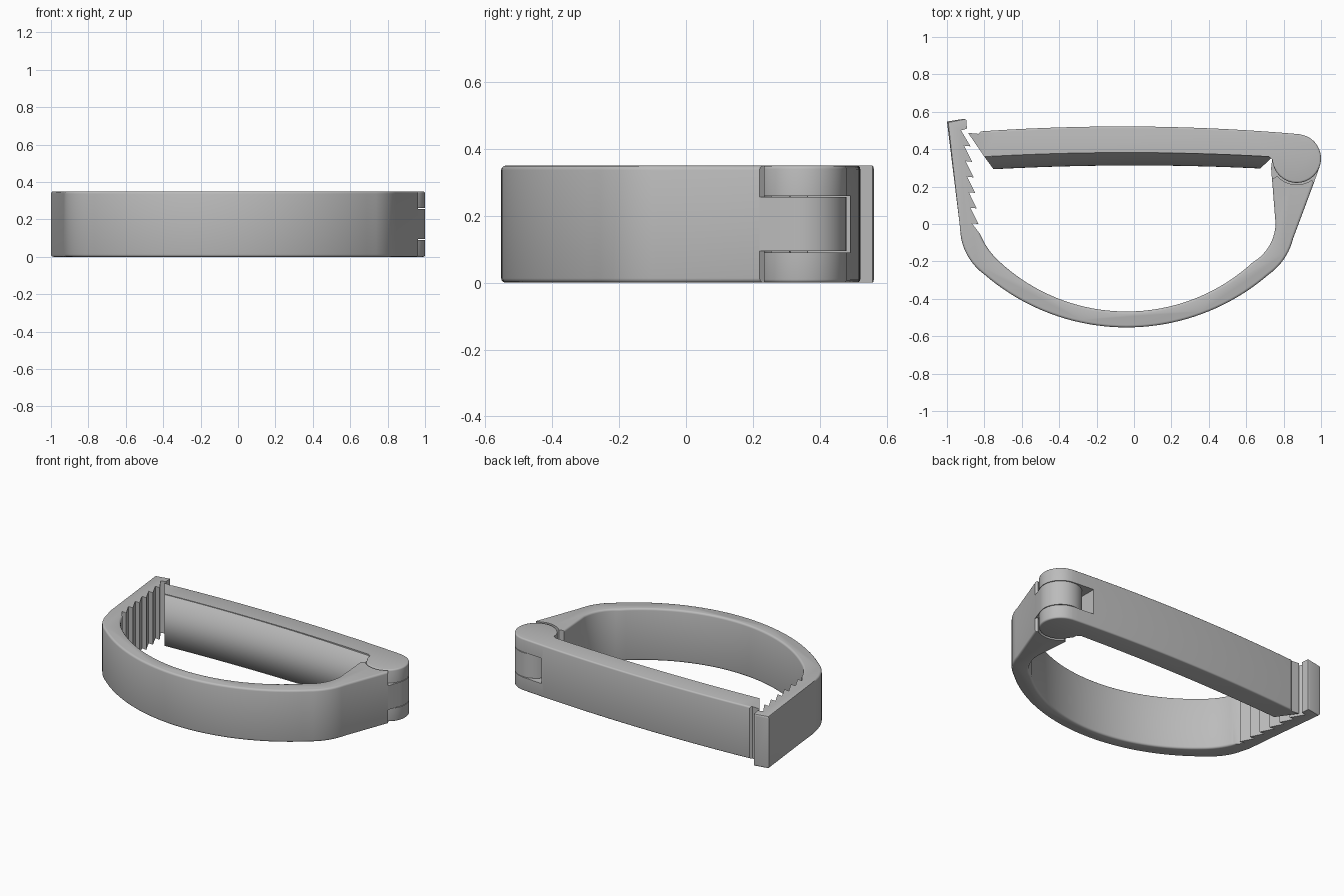
import bpy, bmesh, math
from mathutils import Vector

if "Cube" in bpy.data.objects:
    bpy.data.objects.remove(bpy.data.objects["Cube"], do_unlink=True)

HEIGHT = 0.35
PIVOT = Vector((0.87, 0.35))
KNUCKLE = 0.13
SLOT = (0.09, 0.26)

grey = bpy.data.materials.new("plain grey")
grey.use_nodes = True
grey.diffuse_color = (0.5, 0.5, 0.5, 1)
grey.node_tree.nodes["Principled BSDF"].inputs["Base Color"].default_value = (0.5, 0.5, 0.5, 1)


def ring(centre, r, a0, a1, n):
    """Points round a circle between two angles in degrees."""
    angles = [math.radians(a0 + (a1 - a0) * i / n) for i in range(n + 1)]
    return [(centre[0] + r * math.cos(a), centre[1] + r * math.sin(a)) for a in angles]


def arc(p, q, s, n=10):
    """Circular arc from p through q to s."""
    p, q, s = Vector(p), Vector(q), Vector(s)
    d = 2 * (p.x * (q.y - s.y) + q.x * (s.y - p.y) + s.x * (p.y - q.y))
    pp, qq, ss = p.dot(p), q.dot(q), s.dot(s)
    c = Vector(((pp * (q.y - s.y) + qq * (s.y - p.y) + ss * (p.y - q.y)) / d,
                (pp * (s.x - q.x) + qq * (p.x - s.x) + ss * (q.x - p.x)) / d))
    a0 = math.degrees(math.atan2(p.y - c.y, p.x - c.x))
    a1 = math.degrees(math.atan2(s.y - c.y, s.x - c.x))
    sweep = (a1 - a0 + 180) % 360 - 180
    return ring(c, (p - c).length, a0, a0 + sweep, n)


def finish(name, bm):
    bmesh.ops.recalc_face_normals(bm, faces=bm.faces)
    mesh = bpy.data.meshes.new(name)
    bm.to_mesh(mesh)
    bm.free()
    mesh.materials.append(grey)
    obj = bpy.data.objects.new(name, mesh)
    bpy.context.collection.objects.link(obj)
    return obj


def extrude(name, outline, z0, z1, bevel=0.0, keep=lambda p: True):
    """Prism from an outline, with its rim edges rounded where keep() is true."""
    pts = []
    for p in outline:
        if not pts or (Vector(p) - Vector(pts[-1])).length > 0.001:
            pts.append(p)
    if (Vector(pts[0]) - Vector(pts[-1])).length < 0.001:
        pts.pop()
    bm = bmesh.new()
    base = bm.faces.new([bm.verts.new((x, y, z0)) for x, y in pts])
    top = bmesh.ops.extrude_face_region(bm, geom=[base], use_keep_orig=True)["geom"]
    bmesh.ops.translate(bm, vec=(0, 0, z1 - z0),
                        verts=[g for g in top if isinstance(g, bmesh.types.BMVert)])
    bmesh.ops.recalc_face_normals(bm, faces=bm.faces)
    if bevel:
        rims = [e for e in bm.edges
                if abs(e.verts[0].co.z - e.verts[1].co.z) < 1e-5
                and keep((e.verts[0].co + e.verts[1].co) / 2)]
        bmesh.ops.bevel(bm, geom=rims, offset=bevel, segments=3, profile=0.5,
                        affect="EDGES", clamp_overlap=False)
    return finish(name, bm)


# Curved bow with ratchet teeth and a hooked tip
teeth = []
for i in range(6):
    y = 0.083 * i
    x = -0.832 - 0.1 * y
    teeth += [(x - 0.035, y + 0.004), (x, y)]
bow_outline = (
    [(-1.0, 0.548)]
    + arc((-0.93, -0.02), (-0.895, -0.16), (-0.80, -0.27))
    + arc((-0.80, -0.27), (-0.04, -0.553), (0.72, -0.27), 40)
    + arc((0.72, -0.27), (0.80, -0.19), (0.85, -0.08))
    + [(0.962, 0.22)]
    + ring(PIVOT, KNUCKLE + 0.01, -55, -138, 12)
    + [(0.738, 0.24)]
    + arc((0.757, 0.0), (0.718, -0.125), (0.635, -0.205))
    + arc((0.635, -0.205), (-0.04, -0.468), (-0.715, -0.205), 40)
    + arc((-0.715, -0.205), (-0.785, -0.125), (-0.822, -0.055))
    + teeth
    + [(-0.925, 0.5), (-0.893, 0.51), (-0.897, 0.558), (-0.91, 0.562)]
)


def bow_rim(p):
    toothed = p.y > -0.06 and -0.93 < p.x < -0.5
    hinge = p.y > 0.2 and p.x > 0.7
    return not toothed and not hinge


bow = extrude("bow", bow_outline, 0, HEIGHT, 0.013, bow_rim)

# Hinge tongue rising from the middle of the bow
tongue_outline = (ring(PIVOT, KNUCKLE, -20, 180, 28)
                  + [(0.733, 0.30), (0.738, 0.235), (0.80, 0.18), (0.945, 0.18), (0.962, 0.22)])
tongue = extrude("hinge_tongue", tongue_outline, SLOT[0] + 0.004, SLOT[1] - 0.004)

# Closing arm with a pawl at one end and a knuckle at the other
arm_outline = (
    arc((-0.82, 0.495), (0.03, 0.521), (0.885, 0.48), 40)
    + ring(PIVOT, KNUCKLE, 80, -178, 40)
    + arc((0.72, 0.36), (0, 0.382), (-0.80, 0.36), 40)
    + [(-0.887, 0.487), (-0.832, 0.482)]
)
arm = extrude("closing_arm", arm_outline, 0, HEIGHT, 0.01,
              lambda p: p.x > -0.80 and (p.y > 0.41 or p.x > 0.75))

# Slot through the knuckle for the tongue
cutter = extrude("slot_cutter", [(0.73, 0.1), (1.1, 0.1), (1.1, 0.6), (0.73, 0.6)], *SLOT)
cutter.hide_render = True
slot = arm.modifiers.new("slot", "BOOLEAN")
slot.operation = "DIFFERENCE"
slot.solver = "EXACT"
slot.object = cutter
bpy.context.view_layer.objects.active = arm
bpy.ops.object.modifier_apply(modifier=slot.name)
bpy.data.objects.remove(cutter, do_unlink=True)

# Rounded pressing pad swelling from the inner side of the arm
bm = bmesh.new()
COLS, ROWS = 30, 20
grid = []
for i in range(COLS + 1):
    column = []
    for j in range(ROWS + 1):
        t = 2 * j / ROWS - 1
        depth = 0.07 * (1 - t * t)
        x0, x1 = -0.80 + depth * 0.7, 0.745 - depth
        x = x0 + (x1 - x0) * i / COLS
        y = 0.383 - 0.036 * x * x - depth
        column.append(bm.verts.new((x, y, HEIGHT / 2 + t * (HEIGHT / 2 - 0.004))))
    grid.append(column)
for a, b in zip(grid, grid[1:]):
    for j in range(ROWS):
        bm.faces.new((a[j], b[j], b[j + 1], a[j + 1]))
    bm.faces.new((a[0], a[-1], b[-1], b[0]))
for end in (grid[0], grid[-1]):
    bm.faces.new(end)
pad = finish("pressing_pad", bm)

# Smooth curved walls, crisp edges
bpy.ops.object.select_all(action="DESELECT")
for obj in (bow, tongue, arm, pad):
    obj.select_set(True)
bpy.context.view_layer.objects.active = bow
bpy.ops.object.shade_smooth_by_angle(angle=math.radians(32))
